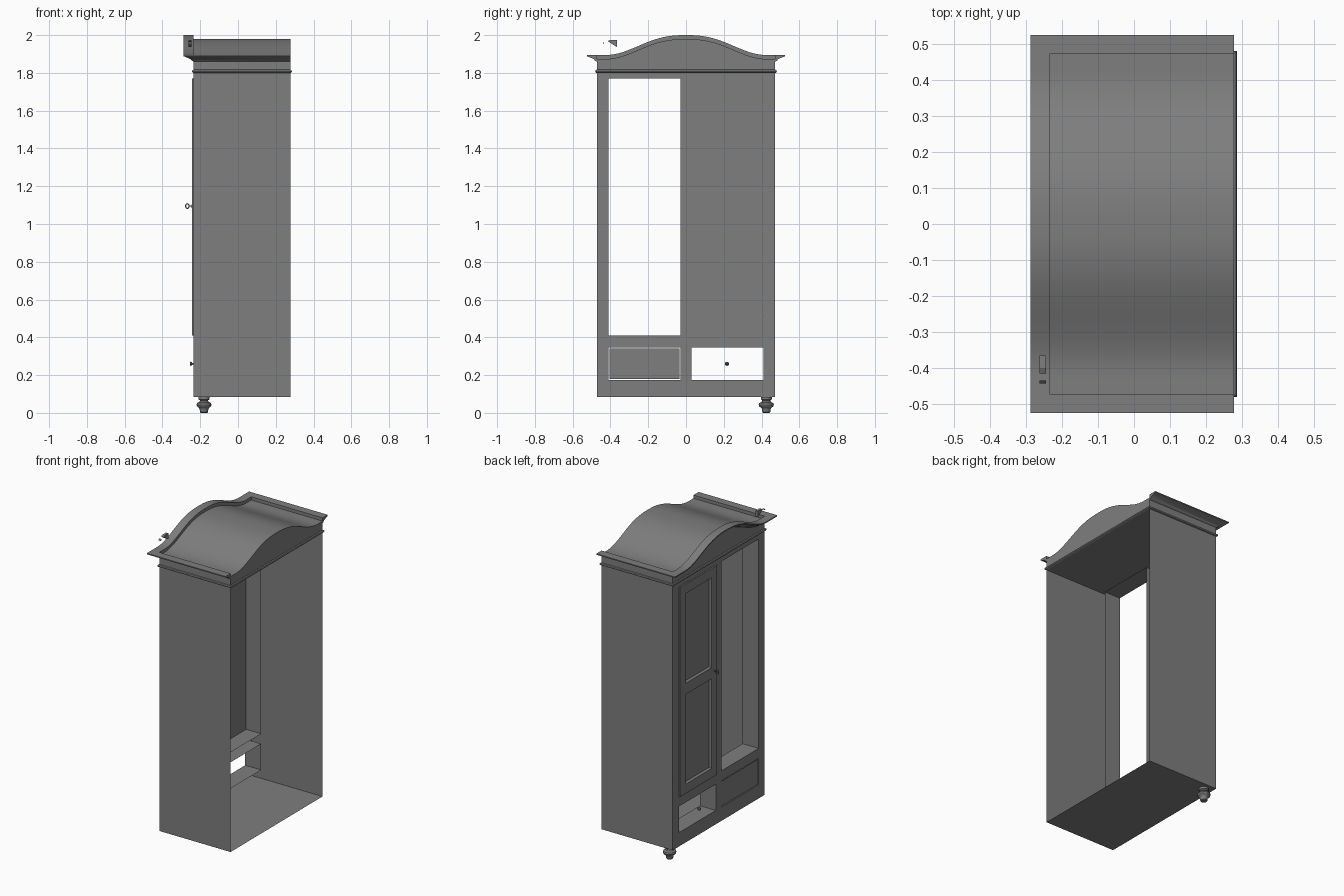
import bpy, bmesh, math
from mathutils import Matrix, Vector

if "Cube" in bpy.data.objects:
    bpy.data.objects.remove(bpy.data.objects["Cube"], do_unlink=True)

grey = bpy.data.materials.new("plain_grey")
grey.use_nodes = True
COLOUR = (0.21, 0.21, 0.21, 1)
grey.diffuse_color = COLOUR
grey.node_tree.nodes["Principled BSDF"].inputs["Base Color"].default_value = COLOUR

FRONT, BACK, SIDE = -0.235, 0.277, 0.472
FLOOR, CEILING = 0.085, 1.8


def finish(name, bm, smooth=False, recalc=True):
    if recalc:
        bmesh.ops.recalc_face_normals(bm, faces=bm.faces)
    mesh = bpy.data.meshes.new(name)
    bm.to_mesh(mesh)
    bm.free()
    mesh.materials.append(grey)
    obj = bpy.data.objects.new(name, mesh)
    bpy.context.collection.objects.link(obj)
    if smooth:
        bpy.ops.object.select_all(action="DESELECT")
        obj.select_set(True)
        bpy.context.view_layer.objects.active = obj
        bpy.ops.object.shade_smooth_by_angle(angle=math.radians(35))
    return obj


def loft(name, rows, ring=False, loop=False, caps=False, smooth=False):
    """Skin rows of points; ring closes each row, loop joins last row to first."""
    bm = bmesh.new()
    grid = [[bm.verts.new(p) for p in row] for row in rows]
    n, m = len(grid), len(grid[0])
    for i in range(n if loop else n - 1):
        for j in range(m if ring else m - 1):
            a, b = grid[i], grid[(i + 1) % n]
            k = (j + 1) % m
            bm.faces.new((a[j], b[j], b[k], a[k]))
    if caps:
        bm.faces.new(grid[0])
        bm.faces.new(grid[-1])
    return finish(name, bm, smooth)


def cells(x, ys, zs, skip=()):
    """Flat grid facing the front, leaving out the listed cells."""
    bm = bmesh.new()
    v = [[bm.verts.new((x, y, z)) for z in zs] for y in ys]
    faces = {}
    for i in range(len(ys) - 1):
        for j in range(len(zs) - 1):
            if (i, j) not in skip:
                faces[i, j] = bm.faces.new((v[i][j], v[i][j + 1], v[i + 1][j + 1], v[i + 1][j]))
    return bm, faces


def rect(x, y0, y1, z0, z1):
    return [(x, y0, z0), (x, y1, z0), (x, y1, z1), (x, y0, z1)]


def lathe(name, profile, origin, axis="Z", sides=20):
    turn = Matrix.Rotation(-math.pi / 2, 3, "Y") if axis == "X" else Matrix.Identity(3)
    rows = []
    for r, h in profile:
        rows.append([turn @ Vector((r * math.cos(t), r * math.sin(t), h)) + Vector(origin)
                     for t in (2 * math.pi * k / sides for k in range(sides))])
    return loft(name, rows, ring=True, caps=True, smooth=True)


def arch(y):
    """Height of the crown across the width."""
    u = min(1, abs(y) / 0.42) ** 1.25
    return 1.895 + 0.105 * (0.5 + 0.5 * math.cos(math.pi * u))


# Carcass: thin sides, floor and ceiling, open at the back
for name, y in (("right_side", -SIDE), ("left_side", SIDE)):
    loft(name, [[(x, y, z) for z in (FLOOR, 1.87)] for x in (FRONT, BACK)])
for name, z in (("floor", FLOOR), ("ceiling", CEILING)):
    loft(name, [[(x, y, z) for y in (-SIDE, SIDE)] for x in (FRONT, BACK)])

# Front frame with door and drawer openings
ys = [-SIDE, -0.41, -0.03, 0.03, 0.41, SIDE]
zs = [FLOOR, 0.175, 0.345, 0.41, 1.77, CEILING]
openings = [(1, 1), (1, 3), (3, 1), (3, 3)]
bm, _ = cells(FRONT, ys, zs, openings)
finish("front_frame", bm, recalc=False)
for i, j in openings:
    edge = (ys[i], ys[i + 1], zs[j], zs[j + 1])
    loft("opening_lining", [rect(FRONT, *edge), rect(-0.12, *edge)], ring=True)

# Closed drawer front
bm, faces = cells(FRONT + 0.002, [-0.406, -0.034], [0.179, 0.341])
finish("drawer_front", bm, recalc=False)

# Door with two framed panels
door = (0.03, 0.41, 0.41, 1.77)
bm, faces = cells(-0.244, [0.03, 0.08, 0.36, 0.41], [0.41, 0.465, 1.06, 1.12, 1.715, 1.77])
panels = [faces[1, 1], faces[1, 3]]
for thick, depth in ((0.006, 0.004), (0.008, 0), (0.012, -0.012)):
    bmesh.ops.inset_individual(bm, faces=panels, thickness=thick, depth=depth)
finish("door_front", bm, recalc=False)
loft("door_edge", [rect(-0.244, *door), rect(-0.228, *door)], ring=True)
loft("door_back", [[(-0.228, y, z) for z in door[2:]] for y in door[:2]])

# Gables and vaulted roof
span = [-SIDE + 2 * SIDE * k / 48 for k in range(49)]
for name, x in (("front_gable", FRONT), ("back_gable", BACK)):
    loft(name, [[(x, y, CEILING), (x, y, arch(y) - 0.021)] for y in span])
loft("roof", [[(x, y, arch(y) - 0.021) for x in (FRONT, BACK)] for y in span], smooth=True)

# Crown moulding: along one side, over the arched front, back along the other
crown = [(0, -0.035), (0.01, -0.03), (0.016, -0.022), (0.04, -0.012),
         (0.053, -0.007), (0.053, 0), (0, 0)]
path = [(BACK, -SIDE, 0, -1)]
path += [(FRONT, y, -1, (abs(y) == SIDE) * math.copysign(1, y)) for y in span]
path += [(BACK, SIDE, 0, 1)]
loft("crown_moulding", [[(x + dx * o, y + dy * o, arch(y) + h) for o, h in crown]
                        for x, y, dx, dy in path], ring=True, caps=True, smooth=True)

# Thin bead around the top of the carcass
bead = [(0, -0.009), (0.006, -0.006), (0.009, 0), (0.006, 0.006), (0, 0.009)]
corners = [(FRONT, -SIDE, -1, -1), (FRONT, SIDE, -1, 1), (BACK, SIDE, 1, 1), (BACK, -SIDE, 1, -1)]
loft("bead_moulding", [[(x + dx * o, y + dy * o, 1.808 + h) for o, h in bead]
                       for x, y, dx, dy in corners], loop=True, smooth=True)

# Loose crest ornament over the right shoulder
crest = [(-0.415, 1.968), (-0.4, 1.975), (-0.365, 1.975), (-0.365, 1.937), (-0.385, 1.948)]
loft("crest_ornament", [[(x, y, z) for y, z in crest] for x in (-0.262, -0.245)], ring=True, caps=True)
tip = [(-0.443, 1.954), (-0.434, 1.964), (-0.434, 1.957)]
loft("crest_tip", [[(x, y, z) for y, z in tip] for x in (-0.262, -0.245)], ring=True, caps=True)

# Turned foot
foot = [(0.017, 0), (0.021, 0.004), (0.023, 0.02), (0.026, 0.026), (0.037, 0.034), (0.04, 0.043),
        (0.037, 0.052), (0.025, 0.058), (0.021, 0.066), (0.029, 0.072), (0.029, FLOOR)]
lathe("front_left_foot", foot, (-0.18, 0.425, 0))

# Drawer knob, door hinge pin and door pull
knob = [(0.005, 0), (0.005, 0.008), (0.01, 0.012), (0.011, 0.017), (0.006, 0.021)]
lathe("drawer_knob", knob, (-0.234, 0.217, 0.26), "X", 14)
lathe("hinge_pin", [(0.004, 0), (0.004, 0.025)], (-0.238, 0.41, 0.5), sides=8)
lathe("pull_stem", [(0.009, 0), (0.009, 0.003), (0.003, 0.004), (0.003, 0.018)],
      (-0.243, 0.06, 1.095), "X", 12)
angles = [2 * math.pi * k / 20 for k in range(20)]
loft("pull_ring", [[(-0.268 + (0.009 + 0.003 * math.cos(t)) * math.cos(a),
                     0.06 + 0.003 * math.sin(t),
                     1.095 + (0.012 + 0.003 * math.cos(t)) * math.sin(a))
                    for t in angles[::3]] for a in angles], ring=True, loop=True, smooth=True)
